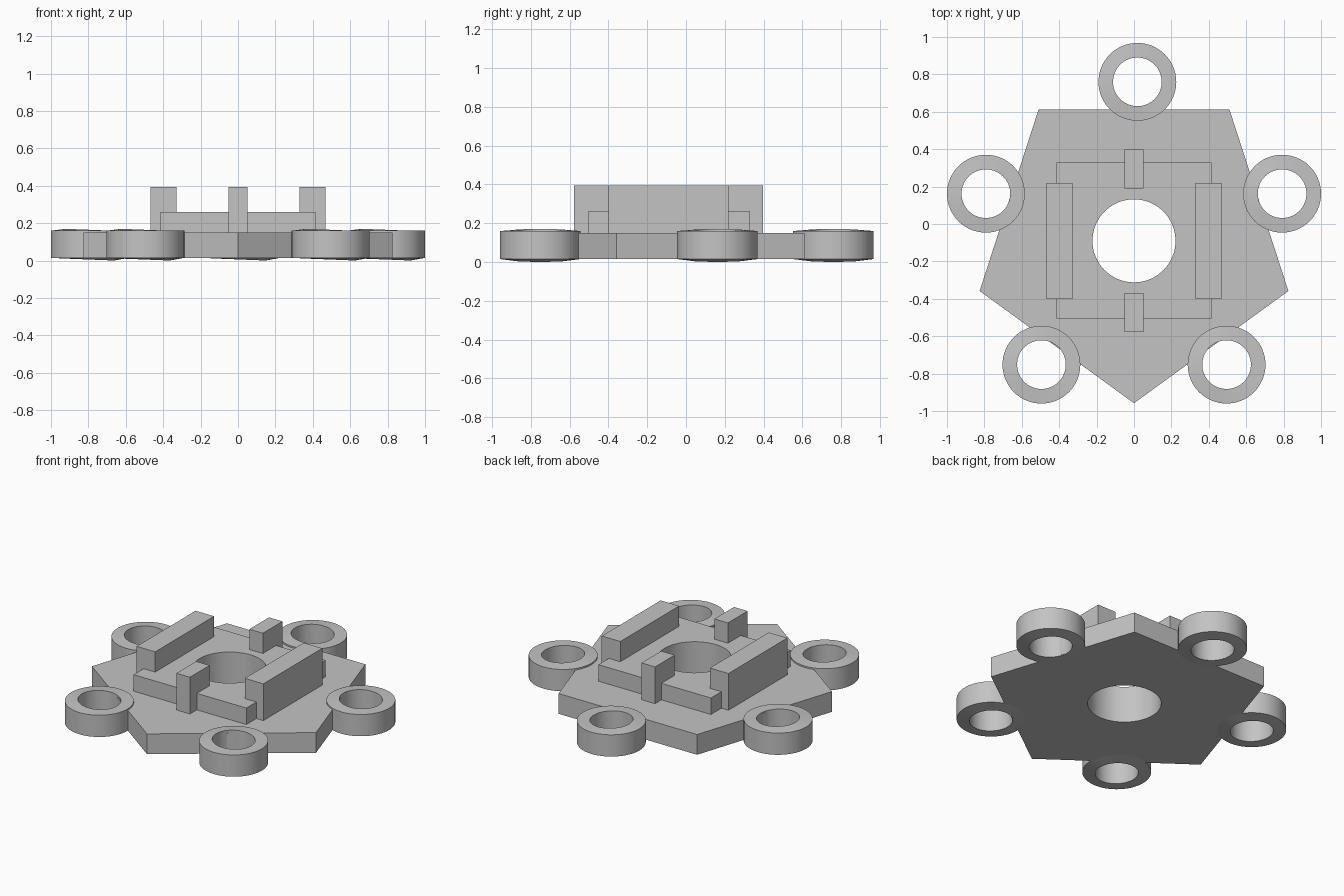
import bpy, bmesh, math
from mathutils import Matrix

if "Cube" in bpy.data.objects:
    bpy.data.objects.remove(bpy.data.objects["Cube"], do_unlink=True)

grey = bpy.data.materials.new("plain grey")
grey.use_nodes = True
color = (0.55, 0.55, 0.55, 1)
grey.diffuse_color = color
grey.node_tree.nodes["Principled BSDF"].inputs["Base Color"].default_value = color

HUB_Y = -0.09


def finish(bm, name, smooth=False):
    bmesh.ops.recalc_face_normals(bm, faces=bm.faces)
    mesh = bpy.data.meshes.new(name)
    bm.to_mesh(mesh)
    bm.free()
    mesh.materials.append(grey)
    obj = bpy.data.objects.new(name, mesh)
    bpy.context.collection.objects.link(obj)
    if smooth:
        activate(obj)
        bpy.ops.object.shade_smooth_by_angle(angle=math.radians(30))
    return obj


def activate(obj):
    bpy.ops.object.select_all(action='DESELECT')
    obj.select_set(True)
    bpy.context.view_layer.objects.active = obj


def box(name, x, y, z):
    bm = bmesh.new()
    bmesh.ops.create_cube(bm, size=1)
    for v in bm.verts:
        v.co = [lo + (c + 0.5) * (hi - lo) for c, (lo, hi) in zip(v.co, (x, y, z))]
    return finish(bm, name)


def prism(name, sides, radius, z0, z1, turn=0):
    bm = bmesh.new()
    place = Matrix.Translation((0, HUB_Y, (z0 + z1) / 2)) @ Matrix.Rotation(turn, 4, 'Z')
    bmesh.ops.create_cone(bm, cap_ends=True, segments=sides, radius1=radius,
                          radius2=radius, depth=z1 - z0, matrix=place)
    return finish(bm, name)


def ring(name, cx, cy, sides=64):
    """Ring whose bore rim is slightly tilted and stands proud of the outer rim."""
    bm = bmesh.new()
    # radius, height, sideways tilt
    section = [(0.208, 0.015, 0), (0.208, 0.16, 0), (0.13, 0.165, 0.04), (0.13, 0.006, 0.04)]
    loops = []
    for r, z, tilt in section:
        loop = []
        for i in range(sides):
            a = math.tau * i / sides
            dx = r * math.cos(a)
            loop.append(bm.verts.new((cx + dx, cy + r * math.sin(a), z - tilt * dx)))
        loops.append(loop)
    for k in range(4):
        a, b = loops[k], loops[(k + 1) % 4]
        for i in range(sides):
            j = (i + 1) % sides
            bm.faces.new((a[i], a[j], b[j], b[i]))
    return finish(bm, name, True)


# Pentagonal plate and raised rectangular block
plate = prism("base_plate", 5, 0.868, 0.015, 0.15)
for v in plate.data.vertices:  # one corner pointing to the front
    a = math.atan2(v.co.y - HUB_Y, v.co.x)
    a = -math.pi / 2 + round((a + math.pi / 2) / (math.tau / 5) + 0.01) * math.tau / 5
    v.co.x, v.co.y = 0.868 * math.cos(a), HUB_Y + 0.868 * math.sin(a)
block = box("raised_block", (-0.415, 0.415), (-0.505, 0.33), (0.148, 0.26))

# Central bore through both
cutter = prism("bore_cutter", 64, 0.222, -0.2, 0.6)
cutter.hide_render = True
for part in (plate, block):
    mod = part.modifiers.new("bore", 'BOOLEAN')
    mod.operation = 'DIFFERENCE'
    mod.solver = 'EXACT'
    mod.object = cutter
    activate(part)
    bpy.ops.object.modifier_apply(modifier=mod.name)
    bpy.ops.object.shade_smooth_by_angle(angle=math.radians(30))
bpy.data.objects.remove(cutter, do_unlink=True)

# Tall side rails and end posts
box("left_rail", (0.33, 0.467), (-0.4, 0.22), (0.148, 0.395))
box("right_rail", (-0.467, -0.33), (-0.4, 0.22), (0.148, 0.395))
box("front_post", (-0.05, 0.05), (-0.577, -0.37), (0.148, 0.395))
box("back_post", (-0.05, 0.05), (0.19, 0.397), (0.148, 0.395))

# Five mounting rings, one on each edge
ring("back_ring", 0.018, 0.76)
for side, s in (("left", 1), ("right", -1)):
    ring(side + "_ring", s * 0.792, 0.162)
    ring("front_" + side + "_ring", s * 0.495, -0.752)
